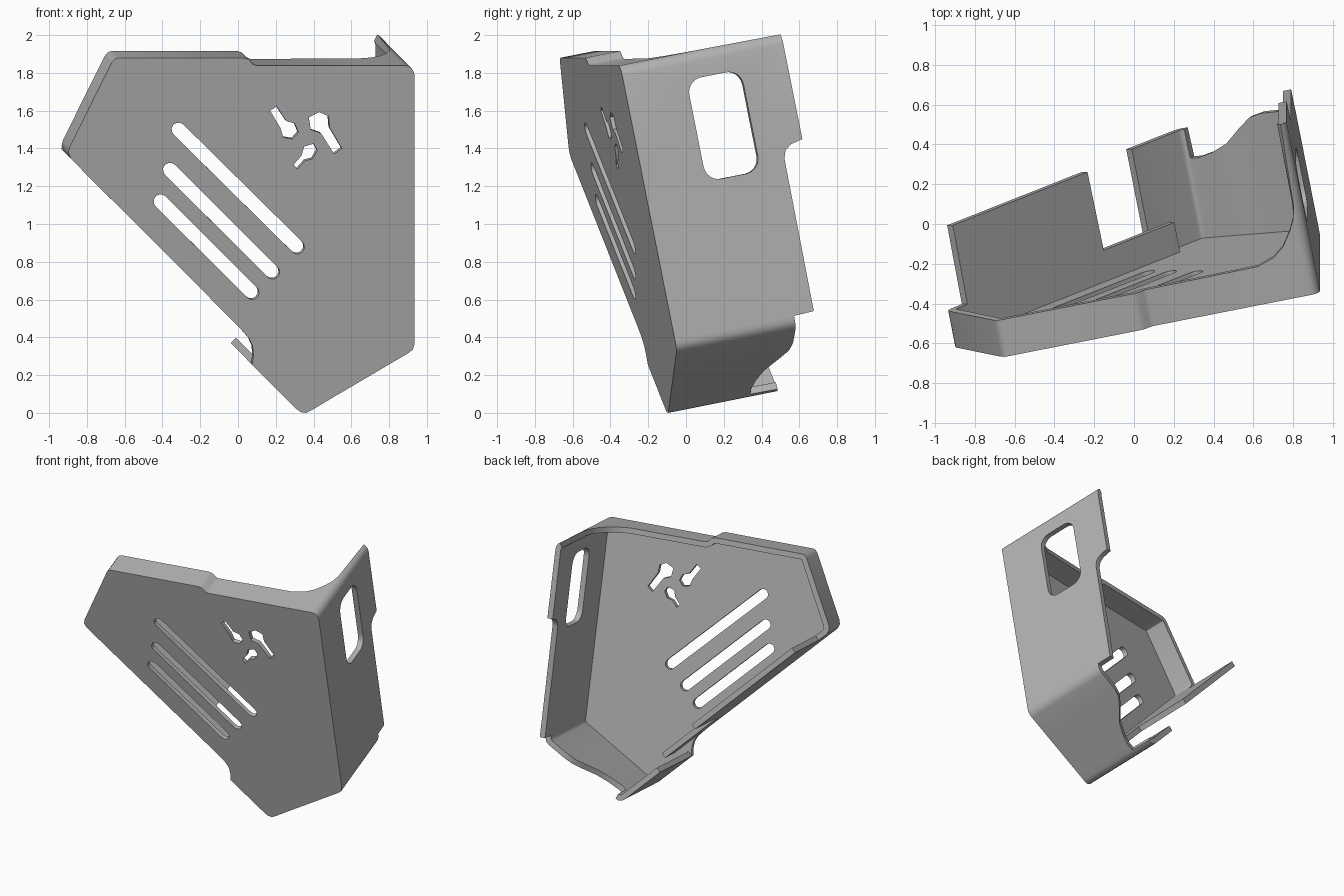
import bpy, bmesh, math
from mathutils import Matrix, Vector

if "Cube" in bpy.data.objects:
    bpy.data.objects.remove(bpy.data.objects["Cube"])

PLATE = 0.035   # face plate thickness
WALL = 0.04     # folded wall thickness

# Tilted frame: across the plate, up the plate, depth behind it
TILT = Matrix(((1, 0, -0.19, 0),
               (0.197, -0.199, 0.963, -0.166),
               (0, 1, 0.192, 0),
               (0, 0, 0, 1)))

grey = bpy.data.materials.new("matte_grey")
grey.use_nodes = True
grey.diffuse_color = (0.45, 0.45, 0.45, 1)
grey.node_tree.nodes["Principled BSDF"].inputs["Base Color"].default_value = grey.diffuse_color


def add_object(name, mesh):
    ob = bpy.data.objects.new(name, mesh)
    bpy.context.collection.objects.link(ob)
    return ob


def evaluated_mesh(ob):
    deps = bpy.context.evaluated_depsgraph_get()
    return bpy.data.meshes.new_from_object(ob.evaluated_get(deps))


def finish(name, mesh):
    """Tilt a mesh into place, fix its normals, colour and shade it."""
    bm = bmesh.new()
    bm.from_mesh(mesh)
    bmesh.ops.remove_doubles(bm, verts=bm.verts, dist=0.0002)
    bm.transform(TILT)
    bmesh.ops.recalc_face_normals(bm, faces=bm.faces)
    bm.to_mesh(mesh)
    bm.free()
    mesh.materials.clear()
    mesh.materials.append(grey)
    ob = add_object(name, mesh)
    bpy.ops.object.select_all(action='DESELECT')
    ob.select_set(True)
    bpy.context.view_layer.objects.active = ob
    bpy.ops.object.shade_smooth_by_angle(angle=math.radians(40))
    return ob


def arc(cx, cy, r, start, end, n=6):
    angles = [math.radians(start + (end - start) * i / n) for i in range(n + 1)]
    return [(cx + r * math.cos(a), cy + r * math.sin(a)) for a in angles]


def slot(x0, z0, x1, z1, r=0.037):
    a = math.degrees(math.atan2(z1 - z0, x1 - x0))
    return arc(x0, z0, r, a + 90, a + 270) + arc(x1, z1, r, a - 90, a + 90)


def prism(rings):
    """Closed solid through rings of matching points."""
    bm = bmesh.new()
    loops = [[bm.verts.new(p) for p in ring] for ring in rings]
    n = len(loops[0])
    for a, b in zip(loops, loops[1:]):
        for i in range(n):
            j = (i + 1) % n
            bm.faces.new((a[i], a[j], b[j], b[i]))
    bm.faces.new(loops[0])
    bm.faces.new(loops[-1])
    bmesh.ops.recalc_face_normals(bm, faces=bm.faces)
    mesh = bpy.data.meshes.new("solid")
    bm.to_mesh(mesh)
    bm.free()
    return mesh


def wall(stations):
    """Wall following (across, up, depth) stations, thickened to the inside."""
    pts = [Vector(s[:2]) for s in stations]
    normals = []
    for a, b in zip(pts, pts[1:]):
        d = (b - a).normalized()
        normals.append(Vector((-d.y, d.x)))
    rings = []
    for i, (p, s) in enumerate(zip(pts, stations)):
        n0, n1 = normals[max(i - 1, 0)], normals[min(i, len(normals) - 1)]
        m = (n0 + n1).normalized()
        q = p + m * (WALL / max(m.dot(n0), 0.5))
        base = PLATE - 0.001
        rings.append([(p.x, p.y, base), (q.x, q.y, base),
                      (q.x, q.y, s[2]), (p.x, p.y, s[2])])
    return prism(rings)


# Rim runs round the plate: lower flap, floor, tall side, top lip, left lip
lower_rim = [
    (.075, .255, .6), (.31, .02, .6), (.332, .004, .6), (.36, 0, .6),
    (.384, .011, .6), (.388, .013, .45), (.43, .038, .45), (.5, .08, .47),
    (.58, .127, .51), (.66, .174, .585), (.72, .209, .635), (.78, .245, .652),
    (.9, .315, .655), (.926, .336, .655), (.935, .365, .655)]
side_rim = [
    (.935, .388, .655), (.935, .392, .765), (.935, 1.2, .77),
    (.935, 1.24, .785), (.935, 1.265, .82), (.935, 1.28, .885),
    (.935, 1.785, .885), (.931, 1.805, .885), (.92, 1.823, .885),
    (.905, 1.834, .885)]
top_rim = [
    (.89, 1.838, .46), (.875, 1.838, .4), (.85, 1.838, .345), (.8, 1.838, .27),
    (.745, 1.838, .225), (.66, 1.838, .195), (.1, 1.838, .19),
    (.08, 1.846, .19), (.055, 1.872, .19), (.03, 1.88, .19),
    (-.63, 1.88, .19), (-.652, 1.874, .19), (-.668, 1.855, .19)]
left_rim = [
    (-.89, 1.41, .19), (-.898, 1.378, .19), (-.885, 1.345, .19)]
flap_rim = [
    (-.829, 1.289, .19), (-.825, 1.285, .6), (-.148, .608, .6),
    (-.144, .604, .19), (0, .46, .19)]
notch = [(.03, .427), (.058, .395), (.077, .355), (.082, .305)]

rim = lower_rim + side_rim + top_rim + left_rim + flap_rim

# Face plate with vents and three tool shaped openings
outline = [s[:2] for s in rim] + notch
vents = [slot(-.315, 1.5, .315, .878), slot(-.36, 1.287, .184, .745),
         slot(-.41, 1.12, .075, .637)]
tools = [
    [(.17, 1.6), (.205, 1.622), (.255, 1.545), (.3, 1.532), (.32, 1.485),
     (.29, 1.45), (.24, 1.458), (.225, 1.508)],
    [(.375, 1.565), (.43, 1.592), (.48, 1.57), (.485, 1.51), (.55, 1.4),
     (.51, 1.37), (.44, 1.48), (.385, 1.5)],
    [(.35, 1.41), (.4, 1.425), (.42, 1.39), (.395, 1.345), (.355, 1.335),
     (.315, 1.29), (.295, 1.315), (.335, 1.36)]]
curve = bpy.data.curves.new("plate_profile", 'CURVE')
curve.dimensions = '2D'
curve.fill_mode = 'BOTH'
curve.extrude = PLATE / 2
for loop in [outline] + vents + tools:
    spline = curve.splines.new('POLY')
    spline.points.add(len(loop) - 1)
    for point, (x, z) in zip(spline.points, loop):
        point.co = (x, z, 0, 1)
    spline.use_cyclic_u = True
profile = add_object("plate_profile", curve)
plate_mesh = evaluated_mesh(profile)
bpy.data.objects.remove(profile)
plate_mesh.transform(Matrix.Translation((0, 0, PLATE / 2)))
finish("face_plate", plate_mesh)

# Folded rim, its last run carried straight on behind the plate
rim_solid = add_object("rim_solid", wall(rim + [(.21, .25, .19)]))

# Rounded window through the tall side
t0, t1, z0, z1, r = .334, .632, 1.16, 1.697, .08
window = (arc(z1 - r, t1 - r, r, 0, 90) + arc(z0 + r, t1 - r, r, 90, 180)
          + arc(z0 + r, t0 + r, r, 180, 270) + arc(z1 - r, t0 + r, r, 270, 360))
cutter = add_object("window_cutter", prism(
    [[(x, z, t) for z, t in window] for x in (.85, 1.0)]))
cutter.hide_render = True
cut = rim_solid.modifiers.new("window", 'BOOLEAN')
cut.operation = 'DIFFERENCE'
cut.solver = 'EXACT'
cut.object = cutter
bpy.context.view_layer.update()
rim_mesh = evaluated_mesh(rim_solid)
for helper in (rim_solid, cutter):
    bpy.data.objects.remove(helper)
finish("folded_rim", rim_mesh)
